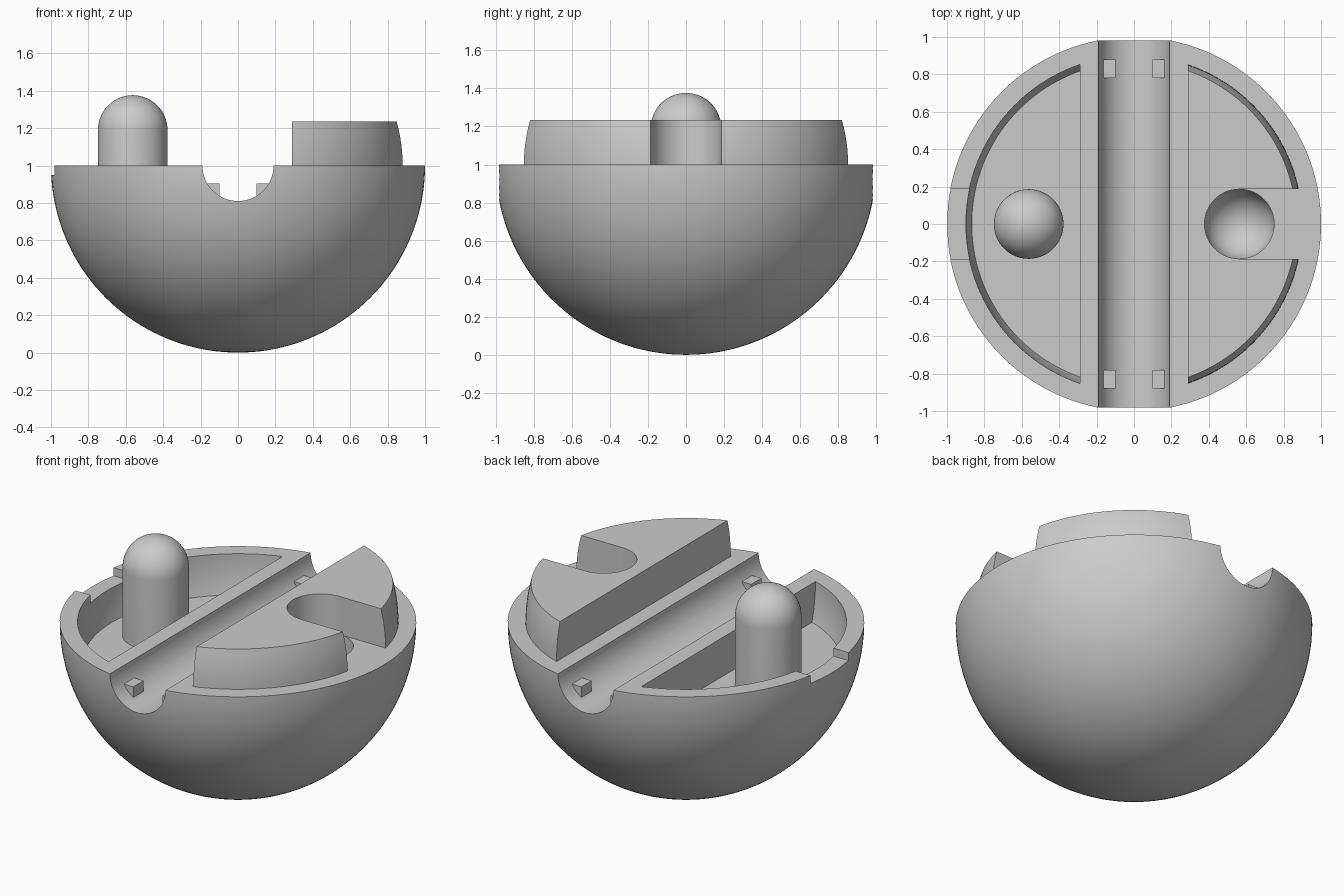
import bpy, bmesh, math
from mathutils import Matrix

if "Cube" in bpy.data.objects:
    bpy.data.objects.remove(bpy.data.objects["Cube"], do_unlink=True)

grey = bpy.data.materials.new("plain grey")
grey.use_nodes = True
GREY = (0.6, 0.6, 0.6, 1)
grey.diffuse_color = GREY
grey.node_tree.nodes["Principled BSDF"].inputs["Base Color"].default_value = GREY

RIM = 1.0      # height of the flat mating face
EDGE = 0.29    # inner straight side of pocket and block
SHELL = 0.9    # radius of the inner spherical wall
PEG_X, PEG_R = 0.563, 0.186


def finish(bm, name):
    bmesh.ops.remove_doubles(bm, verts=bm.verts, dist=1e-5)
    bmesh.ops.recalc_face_normals(bm, faces=bm.faces)
    mesh = bpy.data.meshes.new(name)
    bm.to_mesh(mesh)
    bm.free()
    mesh.materials.append(grey)
    obj = bpy.data.objects.new(name, mesh)
    bpy.context.collection.objects.link(obj)
    return obj


def lathe(name, profile, x=0.0, steps=96):
    """Solid of revolution about a vertical axis from (radius, z) points."""
    bm = bmesh.new()
    verts = [bm.verts.new((r, 0, z)) for r, z in profile]
    edges = [bm.edges.new(pair) for pair in zip(verts, verts[1:])]
    bmesh.ops.spin(bm, geom=verts + edges, cent=(0, 0, 0), axis=(0, 0, 1),
                   angle=math.tau, steps=steps)
    bmesh.ops.translate(bm, verts=bm.verts, vec=(x, 0, 0))
    return finish(bm, name)


def box(name, low, high):
    bm = bmesh.new()
    bmesh.ops.create_cube(bm, size=1)
    for v in bm.verts:
        v.co = [(a + b) / 2 + c * (b - a) for a, b, c in zip(low, high, v.co)]
    return finish(bm, name)


def d_solid(name, side, low, high, steps=64, rows=6):
    """D-shaped solid with a spherical outer wall and a straight inner side."""
    bm = bmesh.new()
    rings = []
    for i in range(rows + 1):
        z = low + (high - low) * i / rows
        r = math.sqrt(SHELL ** 2 - (z - RIM) ** 2)
        half = math.acos(EDGE / r)
        angles = [half * (2 * j / steps - 1) for j in range(steps + 1)]
        rings.append([bm.verts.new((side * r * math.cos(a), r * math.sin(a), z))
                      for a in angles])
    for a, b in zip(rings, rings[1:]):
        for j in range(steps):
            bm.faces.new((a[j], a[j + 1], b[j + 1], b[j]))
    bm.faces.new(rings[0])
    bm.faces.new(rings[-1])
    bm.faces.new([r[0] for r in rings] + [r[-1] for r in reversed(rings)])
    return finish(bm, name)


def cut(target, *cutters):
    for cutter in cutters:
        cutter.hide_render = True
        cutter.hide_viewport = True
        mod = target.modifiers.new(cutter.name, 'BOOLEAN')
        mod.operation = 'DIFFERENCE'
        mod.solver = 'EXACT'
        mod.object = cutter


def bake(obj, smooth=True):
    """Apply the cuts and shade curved surfaces smooth."""
    bpy.ops.object.select_all(action='DESELECT')
    obj.select_set(True)
    bpy.context.view_layer.objects.active = obj
    for mod in list(obj.modifiers):
        bpy.ops.object.modifier_apply(modifier=mod.name)
    if smooth:
        bpy.ops.object.shade_smooth_by_angle(angle=math.radians(30))


def arc(radius, centre, start, end, count):
    """Profile points on a circle, angles measured up from horizontal."""
    angles = [math.radians(start + (end - start) * i / count) for i in range(count + 1)]
    return [(abs(radius * math.cos(a)), centre + radius * math.sin(a)) for a in angles]


# Bowl: solid lower half of a ball
bowl = lathe("bowl", arc(1, RIM, -90, 0, 40) + [(0, RIM)], steps=128)

# Round channel running front to back
bm = bmesh.new()
bmesh.ops.create_cone(bm, cap_ends=True, segments=64, radius1=0.19, radius2=0.19,
                      depth=2.4, matrix=Matrix.Translation((0, 0, RIM))
                      @ Matrix.Rotation(math.pi / 2, 4, 'X'))
channel = finish(bm, "channel_cutter")

# Pocket, rim notch and socket
pocket = d_solid("pocket_cutter", -1, 0.76, 1.1, rows=12)
notch = box("notch_cutter", (-1.2, -PEG_R, 0.95), (-0.8, PEG_R, 1.2))
socket = lathe("socket_cutter", arc(PEG_R, 0.81, -90, 0, 16)
               + [(PEG_R, 1.5), (0, 1.5)], x=PEG_X, steps=64)
cut(bowl, channel, pocket, notch, socket)
bake(bowl)

# Raised block with an open slot leading to the socket
block = d_solid("raised_block", 1, RIM, 1.235)
slot = box("slot_cutter", (PEG_X, -PEG_R, 0.9), (1.2, PEG_R, 1.4))
cut(block, slot, socket)
bake(block)

# Round-topped locating post standing in the pocket
post = lathe("locating_post", [(0, 0.74), (PEG_R, 0.74)] + arc(PEG_R, 1.19, 0, 90, 20),
             x=-PEG_X, steps=64)
bake(post)

# Four small stops at the channel ends
for sx, side in ((-1, "right"), (1, "left")):
    for sy, end in ((-1, "front"), (1, "back")):
        xs = sorted((sx * 0.1, sx * 0.18))
        ys = sorted((sy * 0.78, sy * 0.88))
        box(f"{end}_{side}_stop", (xs[0], ys[0], 0.8), (xs[1], ys[1], 0.905))

# Cutters are no longer needed
for cutter in (channel, pocket, notch, socket, slot):
    bpy.data.objects.remove(cutter, do_unlink=True)
